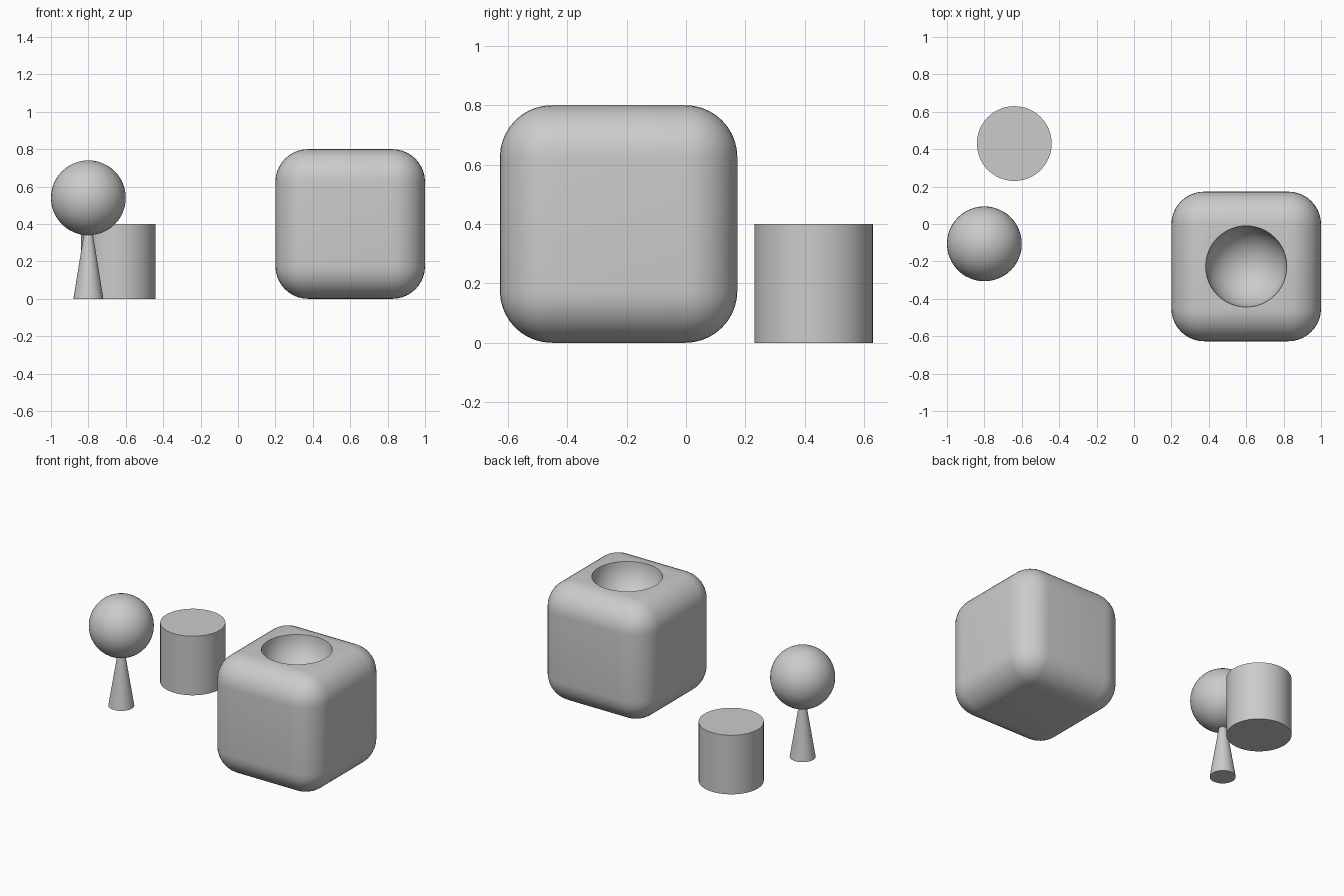
import bpy

if "Cube" in bpy.data.objects:
    bpy.data.objects.remove(bpy.data.objects["Cube"])

BOX = (0.60, -0.227)      # x, y of the hollowed block
BALL = (-0.80, -0.106)    # x, y of the ball on its stand
DRUM = (-0.64, 0.43)      # x, y of the cylinder


def finish(name):
    """Name the active object and smooth its curved areas."""
    obj = bpy.context.object
    obj.name = name
    bpy.ops.object.shade_smooth_by_angle(angle=0.6)
    return obj


def ball(name, radius, location):
    bpy.ops.mesh.primitive_uv_sphere_add(
        segments=48, ring_count=24, radius=radius, location=location)
    return finish(name)


# Rounded block
bpy.ops.mesh.primitive_cube_add(size=0.8, location=(*BOX, 0.4))
block = bpy.context.object
bevel = block.modifiers.new("rounded_edges", 'BEVEL')
bevel.width = 0.175
bevel.segments = 10
bpy.ops.object.modifier_apply(modifier=bevel.name)

# Round bowl sunk into the top of the block
cutter = ball("bowl_cutter", 0.217, (*BOX, 0.8))
cutter.hide_render = True
cut = block.modifiers.new("bowl", 'BOOLEAN')
cut.operation = 'DIFFERENCE'
cut.solver = 'EXACT'
cut.object = cutter
bpy.ops.object.select_all(action='DESELECT')
block.select_set(True)
bpy.context.view_layer.objects.active = block
bpy.ops.object.modifier_apply(modifier=cut.name)
finish("rounded_block")
bpy.data.objects.remove(cutter)

# Ball and the tapered stand beneath it
ball("ball", 0.2, (*BALL, 0.54))
bpy.ops.mesh.primitive_cone_add(
    vertices=32, radius1=0.08, radius2=0.022, depth=0.36,
    location=(*BALL, 0.18))
finish("tapered_stand")

# Plain cylinder
bpy.ops.mesh.primitive_cylinder_add(
    vertices=48, radius=0.2, depth=0.4, location=(*DRUM, 0.2))
finish("cylinder")
